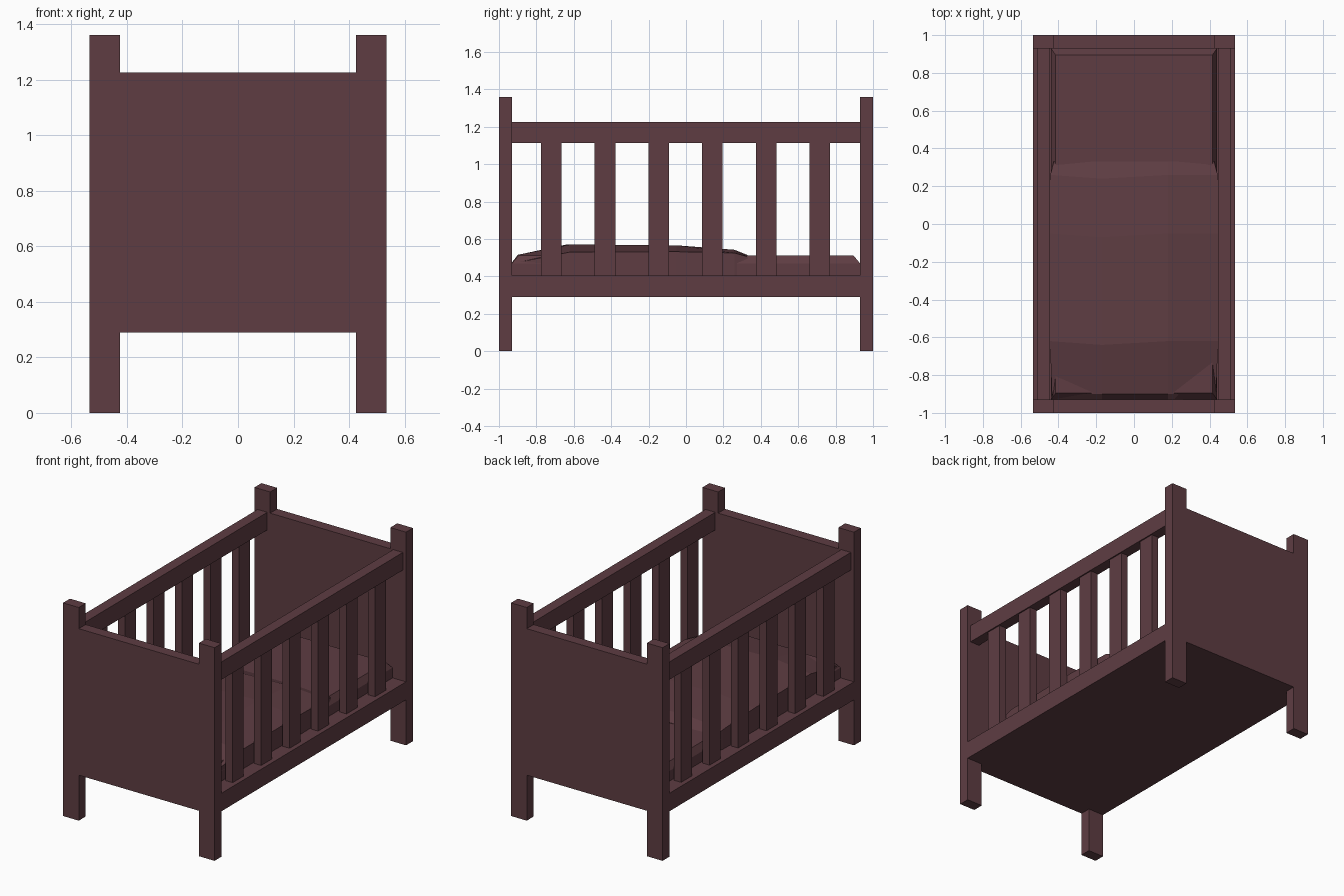
import bpy
import bmesh

cube = bpy.data.objects.get("Cube")
if cube:
    bpy.data.objects.remove(cube, do_unlink=True)

# One painted-wood colour for the whole crib
paint = bpy.data.materials.new("plum_brown")
paint.use_nodes = True
COLOUR = (0.112, 0.046, 0.055, 1)
paint.diffuse_color = COLOUR
bsdf = next(n for n in paint.node_tree.nodes if n.type == "BSDF_PRINCIPLED")
bsdf.inputs["Base Color"].default_value = COLOUR
bsdf.inputs["Roughness"].default_value = 0.8


def finish(name, bm):
    bmesh.ops.recalc_face_normals(bm, faces=bm.faces)
    mesh = bpy.data.meshes.new(name)
    bm.to_mesh(mesh)
    bm.free()
    mesh.materials.append(paint)
    obj = bpy.data.objects.new(name, mesh)
    bpy.context.collection.objects.link(obj)
    return obj


def box(name, xs, ys, zs):
    bm = bmesh.new()
    bmesh.ops.create_cube(bm, size=1)
    for v in bm.verts:
        v.co = [r[0] if c < 0 else r[1] for c, r in zip(v.co, (xs, ys, zs))]
    return finish(name, bm)


def loft(name, sections):
    """Skin a row of equal-length cross-sections and cap both ends."""
    bm = bmesh.new()
    rings = [[bm.verts.new(p) for p in s] for s in sections]
    for a, b in zip(rings, rings[1:]):
        for i in range(len(a)):
            j = (i + 1) % len(a)
            bm.faces.new((a[i], a[j], b[j], b[i]))
    bm.faces.new(rings[0])
    bm.faces.new(rings[-1])
    return finish(name, bm)


HALF_X, INNER_X, INNER_Y = 0.535, 0.424, 0.93
BASE_Z, BASE_TOP, RAIL_Z, RAIL_TOP = 0.29, 0.405, 1.112, 1.225


def span(sign, a, b):
    return sorted((sign * a, sign * b))


# Headboard and footboard with their posts
for end, sy in (("front", -1), ("back", 1)):
    ys = span(sy, INNER_Y, 1)
    box(f"{end}_panel", (-INNER_X, INNER_X), ys, (BASE_Z, RAIL_TOP))
    for side, sx in (("left", 1), ("right", -1)):
        box(f"{end}_{side}_post", span(sx, INNER_X, HALF_X), ys, (0, 1.36))

# Bed base
box("bed_base", (-HALF_X, HALF_X), (-INNER_Y, INNER_Y), (BASE_Z, BASE_TOP))

# Side rails and slats
for side, sx in (("left", 1), ("right", -1)):
    box(f"{side}_top_rail", span(sx, 0.445, 0.513), (-INNER_Y, INNER_Y),
        (RAIL_Z, RAIL_TOP))
    for i in range(6):
        y = -0.72 + i * 0.287
        box(f"{side}_slat_{i + 1}", span(sx, 0.455, 0.505),
            (y - 0.055, y + 0.055), (BASE_TOP, RAIL_Z))

# Mattress with a chamfered top edge
loft("mattress", [
    [(sx * (0.44 - c), sy * (INNER_Y - c * 1.4), z)
     for sx, sy in ((-1, -1), (1, -1), (1, 1), (-1, 1))]
    for c, z in ((0, BASE_TOP), (0, 0.47), (0.025, 0.512))])

# Blanket: each section is y, half width, right edge, crown and left edge heights
blanket = [
    (-0.93, 0.435, 0.47, 0.475, 0.465),
    (-0.90, 0.435, 0.49, 0.515, 0.475),
    (-0.62, 0.445, 0.55, 0.57, 0.53),
    (-0.05, 0.448, 0.55, 0.566, 0.532),
    (0.26, 0.443, 0.53, 0.542, 0.525),
    (0.33, 0.425, 0.505, 0.514, 0.505),
]
loft("blanket", [
    [(-w, y, BASE_TOP), (-w, y, zr), (-0.17, y - 0.02 * (-0.9 < y < 0.3), zc),
     (0.18, y, zc), (w, y, zl), (w, y, BASE_TOP)]
    for y, w, zr, zc, zl in blanket])
